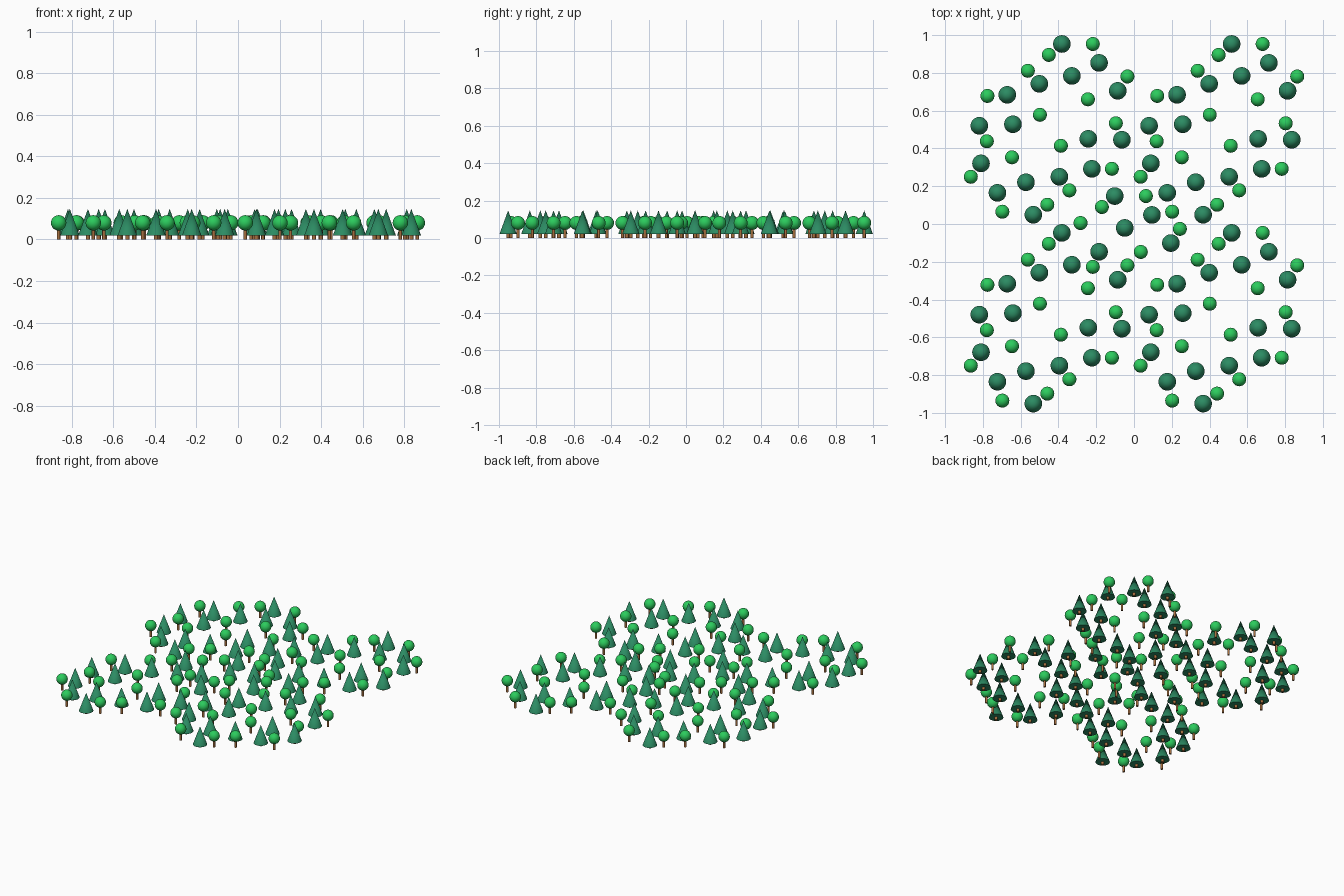
import bpy, bmesh
from mathutils import Matrix

if "Cube" in bpy.data.objects:
    bpy.data.objects.remove(bpy.data.objects["Cube"])


def material(name, rgb):
    m = bpy.data.materials.new(name)
    m.diffuse_color = (*rgb, 1)
    m.use_nodes = True
    m.node_tree.nodes["Principled BSDF"].inputs["Base Color"].default_value = m.diffuse_color
    return m


BARK = material("bark", (0.38, 0.16, 0.05))
PINE = material("pine_green", (0.025, 0.26, 0.125))
LEAF = material("leaf_green", (0.025, 0.60, 0.11))


def add_cone(bm, r1, r2, z0, z1, sides, index, smooth):
    old = set(bm.faces)
    bmesh.ops.create_cone(bm, cap_ends=True, segments=sides, radius1=r1, radius2=r2,
                          depth=z1 - z0, matrix=Matrix.Translation((0, 0, (z0 + z1) / 2)))
    for f in set(bm.faces) - old:
        f.material_index = index
        f.smooth = smooth and len(f.verts) <= 4


def finish(bm, name, crown):
    me = bpy.data.meshes.new(name)
    bm.to_mesh(me)
    bm.free()
    me.materials.append(BARK)
    me.materials.append(crown)
    me.set_sharp_from_angle(angle=0.7)
    return me


# Conifer: short trunk and a cone crown (fine flat facets keep the tip crisp)
bm = bmesh.new()
add_cone(bm, 0.010, 0.010, 0, 0.03, 12, 0, True)
add_cone(bm, 0.0465, 0, 0.02, 0.147, 48, 1, False)
conifer = finish(bm, "conifer", PINE)

# Round tree: thin trunk and a ball crown
bm = bmesh.new()
add_cone(bm, 0.008, 0.008, 0, 0.06, 12, 0, True)
old = set(bm.faces)
bmesh.ops.create_uvsphere(bm, u_segments=24, v_segments=14, radius=0.037,
                          matrix=Matrix.Translation((0, 0, 0.08)))
for f in set(bm.faces) - old:
    f.material_index = 1
    f.smooth = True
round_tree = finish(bm, "round_tree", LEAF)


def plant(mesh, x, y):
    ob = bpy.data.objects.new(mesh.name, mesh)
    ob.location = (x, y, 0)
    bpy.context.collection.objects.link(ob)
    return ob


# Tree positions inside one grove
grove_conifers = [
    (.066, .453), (.263, .353), (.362, .205), (.119, .284), (-.053, .242), (-.223, .184),
    (-.371, .020), (-.193, .028), (.206, -.049), (.384, -.054), (-.362, -.179),
    (-.275, -.335), (-.124, -.279), (.053, -.250), (.225, -.208), (-.085, -.451)]
grove_rounds = [
    (.230, .453), (-.003, .395), (-.114, .311), (.413, .281), (-.328, .178), (.204, .160),
    (-.050, .078), (.352, .033), (-.331, -.062), (.061, -.086), (-.198, -.147),
    (.331, -.208), (-.416, -.250), (.106, -.322), (-.249, -.435), (-.011, -.398)]

# Four groves; one tree of the front left grove is shifted
for gx in (-.448, .451):
    for gy in (-.5, .5):
        for x, y in grove_conifers:
            plant(conifer, gx + x, gy + y)
        for i, (x, y) in enumerate(grove_rounds):
            shift = -.18 if (i == 0 and gx < 0 and gy < 0) else 0
            plant(round_tree, gx + x, gy + y + shift)

# Extra trees filling the middle
for x, y in [(-.102, .148), (.095, .048), (-.049, -.021), (.195, -.101)]:
    plant(conifer, x, y)
for x, y in [(-.170, .090), (-.283, .005), (.063, .148), (.243, -.026), (.036, -.148)]:
    plant(round_tree, x, y)
